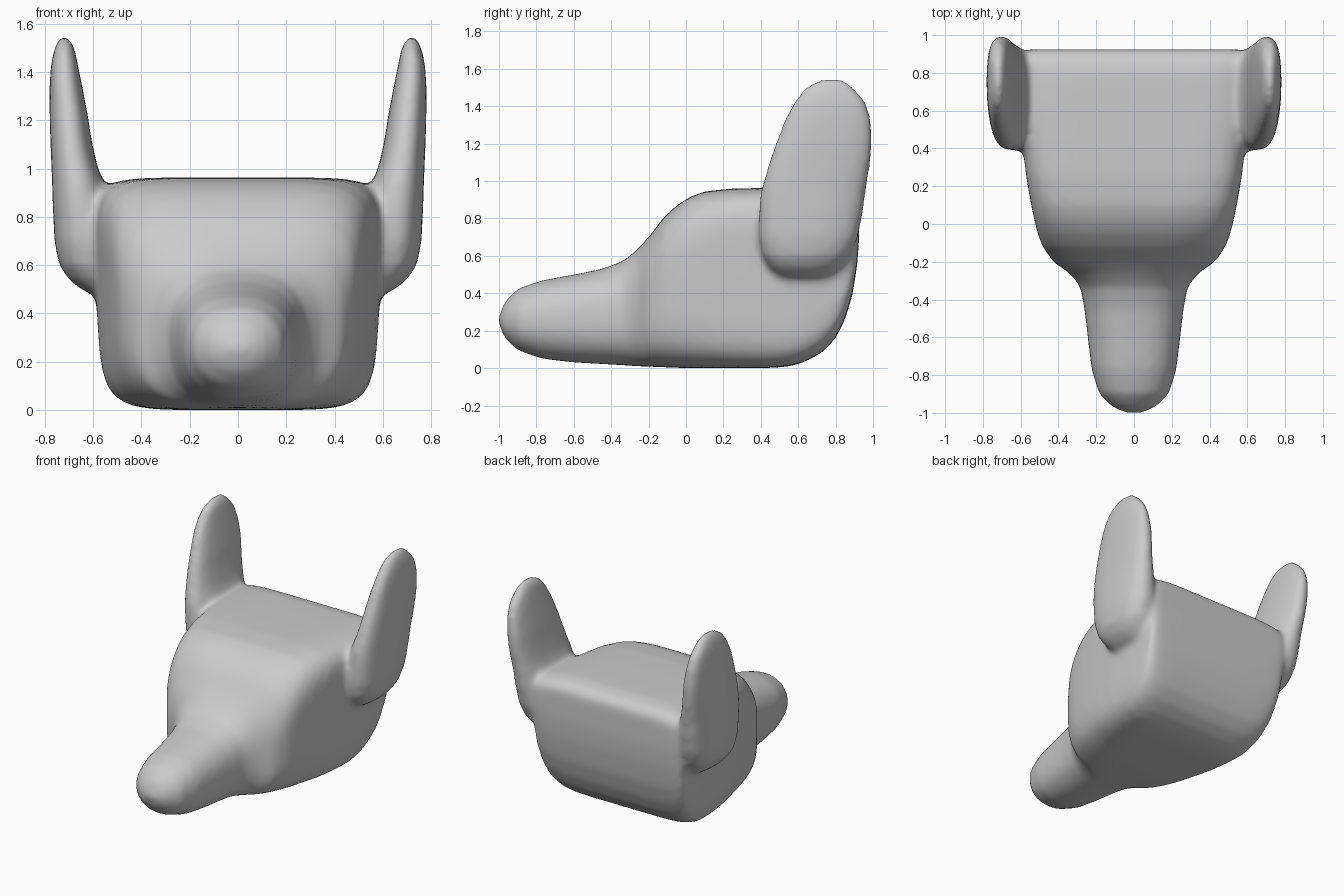
import bpy, bmesh
from math import cos, sin, pi, copysign
from mathutils import Vector

default = bpy.data.objects.get("Cube")
if default:
    bpy.data.objects.remove(default)

grey = bpy.data.materials.new("plain_grey")
grey.use_nodes = True
grey.diffuse_color = (0.6, 0.6, 0.6, 1)
grey.node_tree.nodes["Principled BSDF"].inputs["Base Color"].default_value = (0.6, 0.6, 0.6, 1)


def rounded(angle, power):
    """Point on a unit superellipse."""
    c, s = cos(angle), sin(angle)
    return copysign(abs(c) ** (2 / power), c), copysign(abs(s) ** (2 / power), s)


def loft(bm, sections, place, count=64):
    """Skin closed rings; each section is place()d point by point."""
    rings = [[bm.verts.new(place(sec, 2 * pi * i / count)) for i in range(count)]
             for sec in sections]
    for a, b in zip(rings, rings[1:]):
        for i in range(count):
            j = (i + 1) % count
            bm.faces.new((a[i], a[j], b[j], b[i]))
    for ring in (rings[0], rings[-1]):
        bm.faces.new(ring)


# Snout and skull, front to back: y, bottom, top, half width, squareness
head_sections = [
    (-1.00, .23, .28, .05, 2), (-.97, .16, .355, .115, 2), (-.90, .095, .425, .185, 2.2),
    (-.77, .05, .47, .225, 2.3), (-.60, .03, .50, .245, 2.4), (-.45, .022, .53, .262, 2.5),
    (-.33, .015, .575, .285, 2.6), (-.26, .01, .635, .34, 2.8), (-.20, .008, .70, .43, 3.2),
    (-.12, .005, .805, .485, 3.8), (-.05, .002, .87, .508, 4.2), (.02, 0, .915, .522, 4.6),
    (.10, 0, .945, .537, 5), (.25, 0, .96, .56, 6), (.42, 0, .963, .578, 6.5),
    (.55, .008, .963, .585, 7), (.64, .035, .963, .59, 7), (.73, .085, .962, .59, 7),
    (.80, .16, .96, .59, 7), (.85, .26, .95, .59, 7), (.89, .39, .935, .585, 7),
    (.915, .55, .91, .57, 6), (.925, .68, .87, .54, 5),
]


def head_point(sec, angle):
    y, low, high, half, power = sec
    u, v = rounded(angle, power)
    z = (low + high) / 2 + v * (high - low) / 2
    flare = 1 + 0.10 * (z - 0.5) if y > -0.2 else 1
    return Vector((u * half * flare, y, z))


# Ear, bottom to top: height, front, back, inner x, outer x
ear_sections = [
    (.47, .54, .74, .48, .58), (.50, .48, .79, .48, .65), (.54, .445, .825, .48, .70),
    (.60, .41, .875, .49, .74), (.70, .39, .92, .51, .76), (.85, .39, .95, .54, .767),
    (.95, .40, .962, .56, .77), (1.02, .42, .975, .585, .773), (1.12, .45, .99, .607, .777),
    (1.22, .485, 1.0, .622, .78), (1.34, .53, .99, .645, .78), (1.43, .58, .96, .663, .775),
    (1.49, .625, .91, .675, .762), (1.53, .68, .87, .69, .748), (1.55, .74, .82, .71, .73),
]


def ear_placer(side):
    def ear_point(sec, angle):
        z, front, back, inner, outer = sec
        u, v = rounded(angle, 2.5)
        return Vector((side * ((inner + outer) / 2 + u * (outer - inner) / 2),
                       (front + back) / 2 + v * (back - front) / 2, z))
    return ear_point


# One closed skin: skull, snout and the mirrored ears
bm = bmesh.new()
loft(bm, head_sections, head_point)
for side in (1, -1):
    loft(bm, ear_sections, ear_placer(side))
bmesh.ops.recalc_face_normals(bm, faces=bm.faces[:])
mesh = bpy.data.meshes.new("animal_head")
bm.to_mesh(mesh)
bm.free()
mesh.materials.append(grey)
head = bpy.data.objects.new("animal_head", mesh)
bpy.context.collection.objects.link(head)

# Fuse the parts and soften the joins
fuse = head.modifiers.new("fuse", 'REMESH')
fuse.mode = 'VOXEL'
fuse.voxel_size = 0.02
fuse.use_smooth_shade = True
soften = head.modifiers.new("soften", 'SMOOTH')
soften.factor = 0.5
soften.iterations = 14
